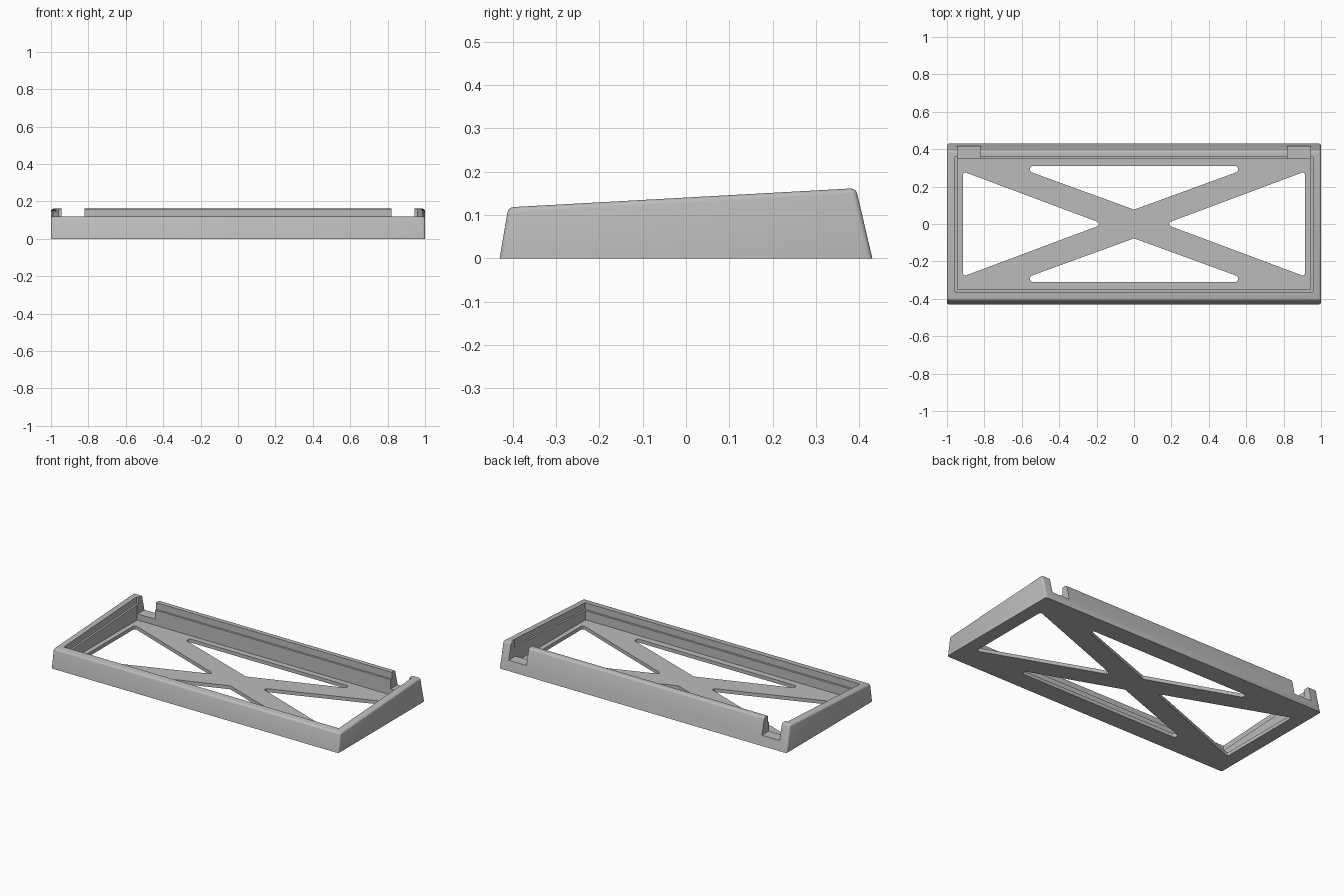
import bpy, bmesh, math
from mathutils import Vector

if "Cube" in bpy.data.objects:
    bpy.data.objects.remove(bpy.data.objects["Cube"], do_unlink=True)

grey = bpy.data.materials.new("plain_grey")
grey.use_nodes = True
COLOUR = (0.5, 0.5, 0.5, 1)
grey.diffuse_color = COLOUR
grey.node_tree.nodes["Principled BSDF"].inputs["Base Color"].default_value = COLOUR


def prism(name, points, shift, bevel=0):
    """Extrude a closed outline along a vector, optionally rounding all edges off the ground."""
    bm = bmesh.new()
    face = bm.faces.new([bm.verts.new(p) for p in points])
    ext = bmesh.ops.extrude_face_region(bm, geom=[face], use_keep_orig=True)
    moved = [v for v in ext["geom"] if isinstance(v, bmesh.types.BMVert)]
    bmesh.ops.translate(bm, verts=moved, vec=shift)
    bmesh.ops.recalc_face_normals(bm, faces=bm.faces)
    if bevel:
        edges = [e for e in bm.edges if max(v.co.z for v in e.verts) > 0.001]
        bmesh.ops.bevel(bm, geom=edges, offset=bevel, segments=3, profile=0.5,
                        affect='EDGES', clamp_overlap=True)
    mesh = bpy.data.meshes.new(name)
    bm.to_mesh(mesh)
    bm.free()
    mesh.materials.append(grey)
    obj = bpy.data.objects.new(name, mesh)
    bpy.context.collection.objects.link(obj)
    return obj


def side_prism(name, profile, half, bevel=0):
    return prism(name, [(-half, y, z) for y, z in profile], (2 * half, 0, 0), bevel)


def fillet(corners, radius, steps=4):
    """Round every corner of a flat outline with a circular arc."""
    out = []
    pts = [Vector((x, y, -0.1)) for x, y in corners]
    for i, p in enumerate(pts):
        a = (pts[i - 1] - p).normalized()
        b = (pts[(i + 1) % len(pts)] - p).normalized()
        half = a.angle(b) / 2
        centre = p + (a + b).normalized() * radius / math.sin(half)
        start = p + a * radius / math.tan(half) - centre
        end = p + b * radius / math.tan(half) - centre
        for k in range(steps + 1):
            out.append(centre + start.lerp(end, k / steps).normalized() * radius)
    return out


def cut(target, cutter):
    mod = target.modifiers.new("cut", 'BOOLEAN')
    mod.operation = 'DIFFERENCE'
    mod.solver = 'EXACT'
    mod.object = cutter
    cutter.hide_render = True
    bpy.ops.object.select_all(action='DESELECT')
    bpy.context.view_layer.objects.active = target
    target.select_set(True)
    bpy.ops.object.modifier_apply(modifier=mod.name)
    bpy.data.objects.remove(cutter, do_unlink=True)


def top_z(y):
    """Height of the sloping rim."""
    return 0.1405 + 0.055 * y


# Wedge-shaped outer body
FRONT, BACK = -0.41, 0.392
tray = side_prism("tray_frame", [(-0.43, 0), (0.43, 0), (BACK, top_z(BACK)),
                                 (FRONT, top_z(FRONT))], 1.0, 0.012)

# Main cavity above the thin floor
cut(tray, side_prism("cavity_cutter", [(-0.35, 0.022), (0.347, 0.022),
                                       (0.347, 0.3), (-0.35, 0.3)], 0.945))

# Shallow wider ledge following the sloping rim
LEDGE = 0.042
cut(tray, side_prism("ledge_cutter", [(-0.364, top_z(-0.364) - LEDGE), (0.358, top_z(0.358) - LEDGE),
                                      (0.358, 0.3), (-0.364, 0.3)], 0.957))

for s in (-1, 1):
    # Notches in the back wall
    cut(tray, prism("notch_cutter", [(s * x, y, 0.06) for x, y in
                                     ((0.82, 0.33), (0.943, 0.33), (0.943, 0.5), (0.82, 0.5))],
                    (0, 0, 0.3)))
    # End and long-side openings that leave a cross-shaped floor
    end_hole = [(s * 0.915, 0.281), (s * 0.915, -0.281), (s * 0.163, 0)]
    long_hole = [(-0.555, s * 0.31), (0.555, s * 0.31), (0.555, s * 0.279),
                 (0, s * 0.077), (-0.555, s * 0.279)]
    for outline in (end_hole, long_hole):
        cut(tray, prism("floor_cutter", fillet(outline, 0.013), (0, 0, 0.16)))

bpy.ops.object.shade_smooth_by_angle(angle=math.radians(30))
